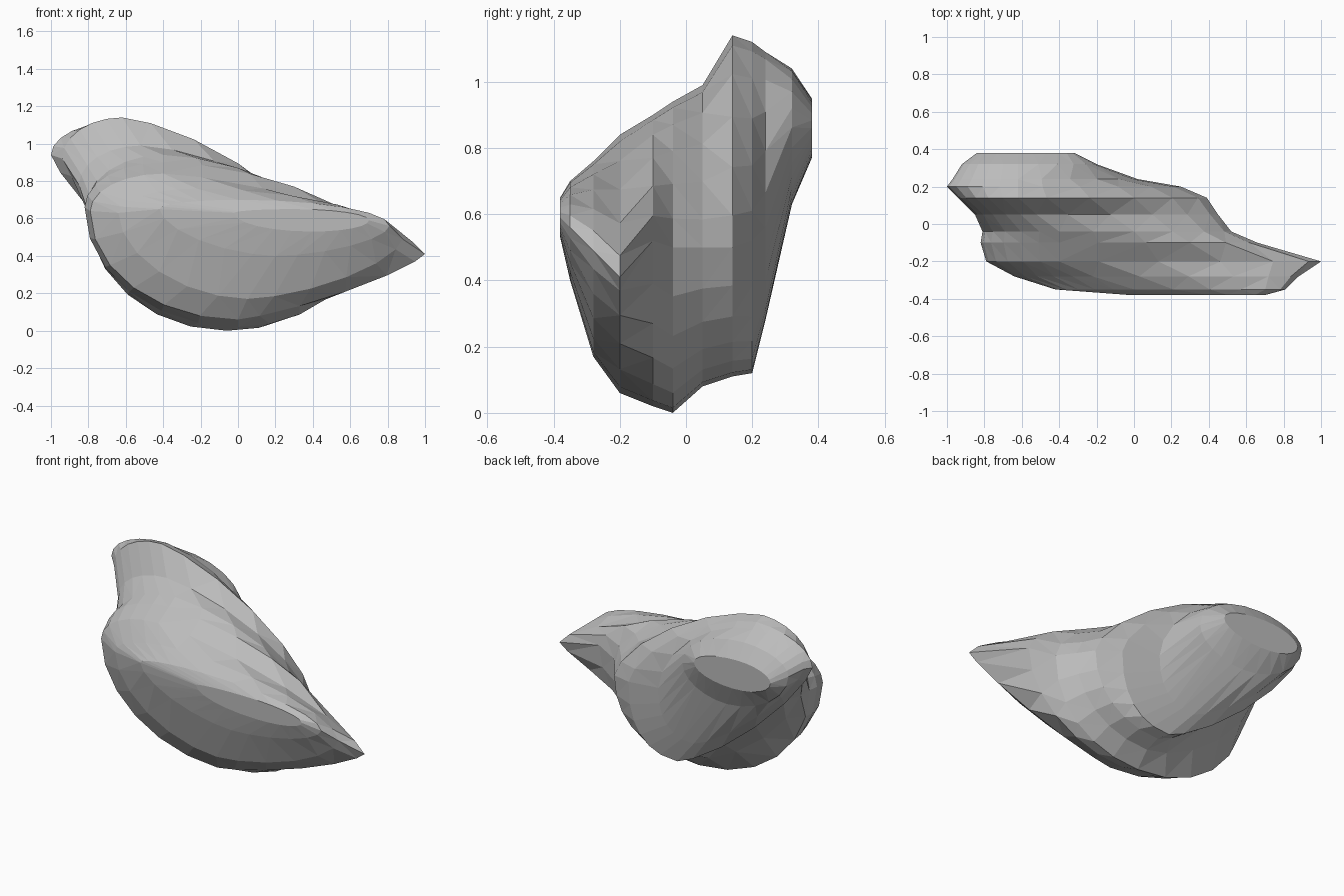
import bpy
import bmesh
from math import cos, sin, pi

cube = bpy.data.objects.get("Cube")
if cube:
    bpy.data.objects.remove(cube, do_unlink=True)

# Upright sections from front to back, in hundredths of a unit (roundness in tenths):
# depth, left x z, top x z, right x z, bottom x z, roundness of three corners
SECTIONS = [
    (-38, -2, 63, 30, 65, 70, 59, 40, 53, 10, 10, 10),
    (-35, -42, 65, 0, 70, 81, 56, 20, 40, 10, 12, 12),
    (-28, -64, 63, -22, 76, 88, 49, 5, 17, 11, 13, 11),
    (-20, -79, 64, -40, 84, 100, 41, 0, 6, 14, 16, 10),
    (-10, -82, 66, -40, 90, 66, 52, 0, 2, 12, 10, 10),
    (-4, -81, 66, -40, 94, 52, 50, -6, 0, 12, 9, 10),
    (5, -85, 78, -52, 99, 45, 50, -5, 8, 13, 9, 13),
    (14, -94, 92, -62, 114, 39, 50, -5, 11, 14, 9, 16),
    (20, -100, 94, -62, 112, 25, 52, -8, 12, 14, 8, 16),
    (24, -97, 94, -62, 109, 2, 56, -22, 28, 12, 8, 16),
    (32, -92, 91, -62, 104, -20, 80, -50, 63, 10, 10, 11),
    (38, -84, 87, -62, 95, -32, 86, -58, 77, 10, 10, 10),
]
CORNER_STEPS = 6


def corner(side, pole, roundness):
    """Quarter curve: upright at the side point, level at the pole point."""
    points = []
    for i in range(CORNER_STEPS + 1):
        angle = pi / 2 * i / CORNER_STEPS
        across = max(cos(angle), 0) ** roundness
        along = sin(angle) ** roundness
        points.append((pole[0] + (side[0] - pole[0]) * across,
                       side[1] + (pole[1] - side[1]) * along))
    return points


def outline(section):
    """Closed section outline made of four quarter curves."""
    left, top, right, bottom = [section[i:i + 2] for i in (1, 3, 5, 7)]
    upper_right, lower_right, lower_left = [r / 10 for r in section[9:]]
    points = corner(left, top, 1)[:-1]
    points += corner(right, top, upper_right)[:0:-1]
    points += corner(right, bottom, lower_right)[:-1]
    points += corner(left, bottom, lower_left)[:0:-1]
    return points


def grey_material():
    colour = (0.5, 0.5, 0.5, 1)
    material = bpy.data.materials.new("plain_grey")
    material.use_nodes = True
    material.diffuse_color = colour
    for node in material.node_tree.nodes:
        if node.type == 'BSDF_PRINCIPLED':
            node.inputs["Base Color"].default_value = colour
    return material


# Faceted bird body: head, wing side and tail lofted as one closed skin
bm = bmesh.new()
rings = []
for section in SECTIONS:
    rings.append([bm.verts.new((x / 100, section[0] / 100, z / 100))
                  for x, z in outline(section)])
for front, back in zip(rings, rings[1:]):
    for i in range(len(front)):
        j = (i + 1) % len(front)
        bm.faces.new((front[i], front[j], back[j], back[i]))
bm.faces.new(rings[0])
bm.faces.new(rings[-1])
bmesh.ops.triangulate(bm, faces=bm.faces[:])
bmesh.ops.recalc_face_normals(bm, faces=bm.faces[:])

mesh = bpy.data.meshes.new("bird_body")
bm.to_mesh(mesh)
bm.free()
mesh.materials.append(grey_material())
body = bpy.data.objects.new("bird_body", mesh)
bpy.context.collection.objects.link(body)
